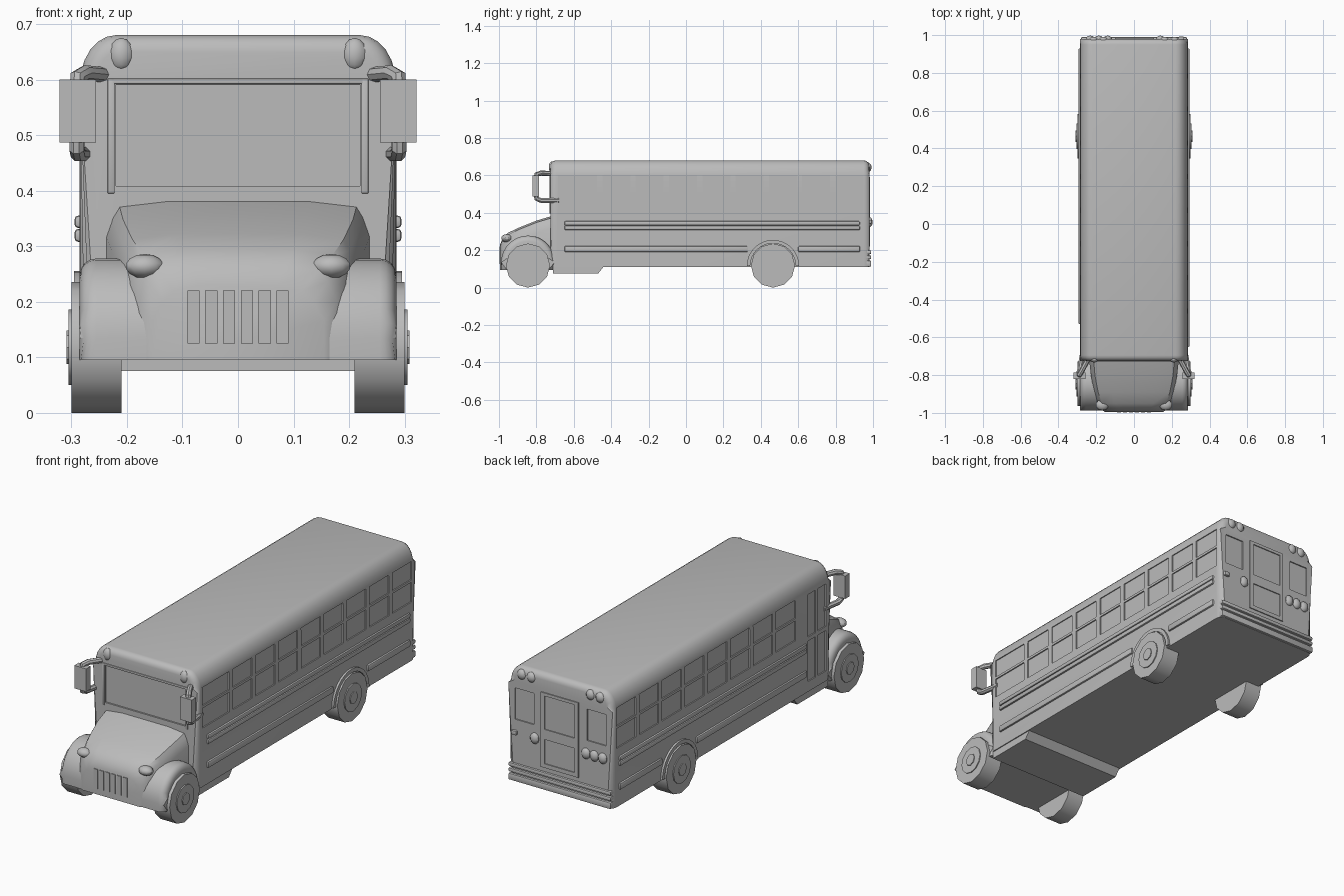
import bpy, bmesh, math
from mathutils import Matrix, Vector

if "Cube" in bpy.data.objects:
    bpy.data.objects.remove(bpy.data.objects["Cube"])

grey = bpy.data.materials.new("plain grey")
grey.diffuse_color = (0.5, 0.5, 0.5, 1)
grey.use_nodes = True
grey.node_tree.nodes["Principled BSDF"].inputs["Base Color"].default_value = grey.diffuse_color


def finish(name, bm):
    bmesh.ops.recalc_face_normals(bm, faces=bm.faces[:])
    me = bpy.data.meshes.new(name)
    bm.to_mesh(me)
    bm.free()
    me.materials.append(grey)
    ob = bpy.data.objects.new(name, me)
    bpy.context.collection.objects.link(ob)
    return ob


def add_box(bm, lo, hi):
    lo, hi = Vector(lo), Vector(hi)
    size = [abs(v) for v in hi - lo]
    bmesh.ops.create_cube(bm, size=1, matrix=Matrix.Translation((lo + hi) / 2) @ Matrix.Diagonal((*size, 1)))


def box(name, lo, hi, bevel=0):
    bm = bmesh.new()
    add_box(bm, lo, hi)
    if bevel:
        bmesh.ops.bevel(bm, geom=bm.edges[:], offset=bevel, segments=2, profile=0.5, affect='EDGES')
    return finish(name, bm)


def ellipsoid(name, centre, radii):
    bm = bmesh.new()
    bmesh.ops.create_uvsphere(bm, u_segments=10, v_segments=7, radius=1,
                              matrix=Matrix.Translation(centre) @ Matrix.Diagonal((*radii, 1)))
    return finish(name, bm)


def disc(name, x0, x1, y, z, r, n=12):
    bm = bmesh.new()
    bmesh.ops.create_cone(bm, cap_ends=True, segments=n, radius1=r, radius2=r, depth=abs(x1 - x0),
                          matrix=Matrix.Translation(((x0 + x1) / 2, y, z)) @ Matrix.Rotation(math.pi / 2, 4, 'Y'))
    return finish(name, bm)


def loft(rings):
    # skin a list of closed rings and cap both ends
    bm = bmesh.new()
    vs = [[bm.verts.new(p) for p in r] for r in rings]
    n = len(vs[0])
    for a, b in zip(vs, vs[1:]):
        for i in range(n):
            bm.faces.new((a[i], a[(i + 1) % n], b[(i + 1) % n], b[i]))
    bm.faces.new(vs[0])
    bm.faces.new(vs[-1])
    return bm


def prism(name, pts, x0, x1, bevel=0):
    # (y, z) outline pushed along x, outer rim optionally rounded
    bm = loft([[(x, y, z) for y, z in pts] for x in (x0, x1)])
    if bevel:
        low = min(p[1] for p in pts) + 1e-4
        rim = [e for e in bm.edges if all(abs(v.co.x - x1) < 1e-5 for v in e.verts)
               and not all(v.co.z < low for v in e.verts)]
        bmesh.ops.bevel(bm, geom=rim, offset=bevel, segments=4, profile=0.5, affect='EDGES')
    return finish(name, bm)


def arc(cy, cz, r, n, a0=0, a1=180):
    return [(cy + r * math.cos(math.radians(a0 + (a1 - a0) * i / n)),
             cz + r * math.sin(math.radians(a0 + (a1 - a0) * i / n))) for i in range(n + 1)]


def cut(ob, boxes):
    bm = bmesh.new()
    for lo, hi in boxes:
        add_box(bm, lo, hi)
    cutter = finish("cutter", bm)
    cutter.hide_render = True
    m = ob.modifiers.new("cut", 'BOOLEAN')
    m.operation, m.solver, m.object = 'DIFFERENCE', 'EXACT', cutter
    bpy.context.view_layer.objects.active = ob
    bpy.ops.object.modifier_apply(modifier=m.name)
    bpy.data.objects.remove(cutter)


# passenger body: rounded roof section, ends softened
W, Y0, Y1 = 0.285, -0.725, 0.98
half = [(W, 0.11)] + [(0.22 + 0.065 * math.cos(math.radians(a)), 0.59 + 0.09 * math.sin(math.radians(a)))
                      for a in range(0, 91, 15)]
section = half + [(-x, z) for x, z in reversed(half)]
bm = loft([[(x, y, z) for x, z in section] for y in (Y0, Y1)])
rim = [e for e in bm.edges if abs(e.verts[0].co.y - e.verts[1].co.y) < 1e-5
       and not all(v.co.z < 0.111 for v in e.verts)]
bmesh.ops.bevel(bm, geom=rim, offset=0.03, segments=4, profile=0.5, affect='EDGES')
body = finish("bus_body", bm)

# side windows, entry door panels, windscreen and rear windows as shallow recesses
cuts = []
for s in (-1, 1):
    for k in range(9):
        a, b = -0.639 + 0.178 * k + 0.014, -0.461 + 0.178 * k - 0.014
        if k == 0:
            a = -0.685
            if s < 0:
                continue
        for z0, z1 in ((0.40, 0.498), (0.51, 0.60)):
            cuts.append(((s * 0.279, a, z0), (s * 0.32, b, z1)))
for a, b in ((-0.685, -0.625), (-0.605, -0.545)):
    for z0, z1 in ((0.16, 0.36), (0.38, 0.59)):
        cuts.append(((-0.279, a, z0), (-0.32, b, z1)))
cuts.append(((-0.22, -0.76, 0.408), (0.22, Y0 + 0.008, 0.59)))
for s in (-1, 1):
    cuts.append(((s * 0.145, Y1 - 0.006, 0.415), (s * 0.25, 1.05, 0.57)))
cut(body, cuts)

# emergency door on the back with two panes
door = box("rear_door", (-0.10, 0.96, 0.22), (0.105, Y1 + 0.005, 0.59))
cut(door, [((-0.08, Y1 - 0.002, 0.41), (0.085, 1.05, 0.575)), ((-0.08, Y1 - 0.002, 0.24), (0.085, 1.05, 0.36))])

# windscreen surround
for s in (-1, 1):
    box("windscreen_post", (s * 0.222, Y0 - 0.004, 0.395), (s * 0.235, Y0 + 0.01, 0.602), 0.002)
box("windscreen_header", (-0.235, Y0 - 0.004, 0.592), (0.235, Y0 + 0.01, 0.602), 0.002)

# entry step under the front of the body
prism("step_well", [(-0.71, 0.13), (-0.71, 0.075), (-0.47, 0.075), (-0.44, 0.112), (-0.44, 0.13)], -0.28, 0.28)

# hood: (y, top height, half width at top, half width at bottom)
rings = []
for y, t, a, b in ((-0.70, 0.388, 0.215, 0.24), (-0.80, 0.358, 0.207, 0.228), (-0.89, 0.322, 0.190, 0.212),
                   (-0.95, 0.294, 0.170, 0.195), (-0.98, 0.266, 0.145, 0.178), (-0.994, 0.23, 0.115, 0.155)):
    h = [(b, 0.095), (b, t - 0.065), ((a + b) / 2, t - 0.03), (a, t - 0.01), (a * 0.6, t)]
    rings.append([(x, y, z) for x, z in h + [(-x, z) for x, z in reversed(h)]])
finish("hood", loft(rings))

# grille bars
for i in range(6):
    x = (i - 2.5) * 0.032
    box("grille_bar", (x - 0.011, -0.998, 0.125), (x + 0.011, -0.990, 0.22))

for s in (-1, 1):
    # front fender and headlamp
    prism("front_fender", [(-0.705, 0.095)] + arc(-0.845, 0.135, 0.143, 16) + [(-0.988, 0.095)],
          s * 0.14, s * 0.285, 0.03)
    ellipsoid("headlamp", (s * 0.168, -0.958, 0.264), (0.036, 0.03, 0.022))
    # rear wheel arch
    prism("rear_wheel_arch", arc(0.465, 0.115, 0.14, 16) + arc(0.465, 0.115, 0.122, 16, 180, 0),
          s * 0.27, s * 0.295)
    # wheels
    for y in (-0.845, 0.465):
        disc("tyre", s * 0.21, s * 0.30, y, 0.118, 0.118)
        disc("wheel_rim", s * 0.28, s * 0.305, y, 0.118, 0.068)
        disc("hub_cap", s * 0.29, s * 0.309, y, 0.118, 0.03, 8)
    # side rub rails
    front = -0.65 if s > 0 else -0.53
    for y0, y1, z0, z1 in ((front, 0.93, 0.333, 0.355), (front, 0.93, 0.308, 0.331),
                           (front, 0.33, 0.19, 0.222), (0.60, 0.93, 0.19, 0.222)):
        box("rub_rail", (s * 0.27, y0, z0), (s * 0.294, y1, z1), 0.006)
    # marker lamps on the front brow and back
    ellipsoid("front_marker_lamp", (s * 0.21, -0.716, 0.645), (0.023, 0.018, 0.03))
    for x in (0.162, 0.214):
        ellipsoid("rear_marker_lamp", (s * x, 0.972, 0.643), (0.025, 0.02, 0.026))
    # mirror and its bent tube bracket
    box("mirror", (s * 0.256, -0.82, 0.487), (s * 0.321, -0.785, 0.60))
    cu = bpy.data.curves.new("mirror_bracket", 'CURVE')
    cu.dimensions, cu.bevel_depth, cu.bevel_resolution, cu.use_fill_caps = '3D', 0.014, 2, True
    path = [(0.235, -0.70, 0.608), (0.275, -0.775, 0.612), (0.289, -0.798, 0.605), (0.29, -0.803, 0.58),
            (0.29, -0.803, 0.50), (0.29, -0.798, 0.475), (0.288, -0.775, 0.466), (0.272, -0.68, 0.466)]
    sp = cu.splines.new('POLY')
    sp.points.add(len(path) - 1)
    for p, (x, y, z) in zip(sp.points, path):
        p.co = (s * x, y, z, 1)
    cu.materials.append(grey)
    ob = bpy.data.objects.new("mirror_bracket", cu)
    bpy.context.collection.objects.link(ob)
    bpy.ops.object.select_all(action='DESELECT')
    ob.select_set(True)
    bpy.context.view_layer.objects.active = ob
    bpy.ops.object.convert(target='MESH')

# tail lamps, rear door handle and bumper rails
for x in (0.14, -0.14, -0.186, -0.232):
    ellipsoid("tail_lamp", (x, 0.98, 0.35), (0.024, 0.018, 0.027))
box("rear_handle", (0.235, 0.97, 0.34), (0.265, 0.992, 0.362), 0.005)
for z0, z1 in ((0.112, 0.145), (0.152, 0.172), (0.179, 0.199)):
    box("rear_bumper_rail", (-0.28, 0.95, z0), (0.28, 0.99, z1), 0.006)

# smooth shading with crisp edges
bpy.ops.object.select_all(action='SELECT')
bpy.context.view_layer.objects.active = body
bpy.ops.object.shade_smooth_by_angle(angle=math.radians(35))
